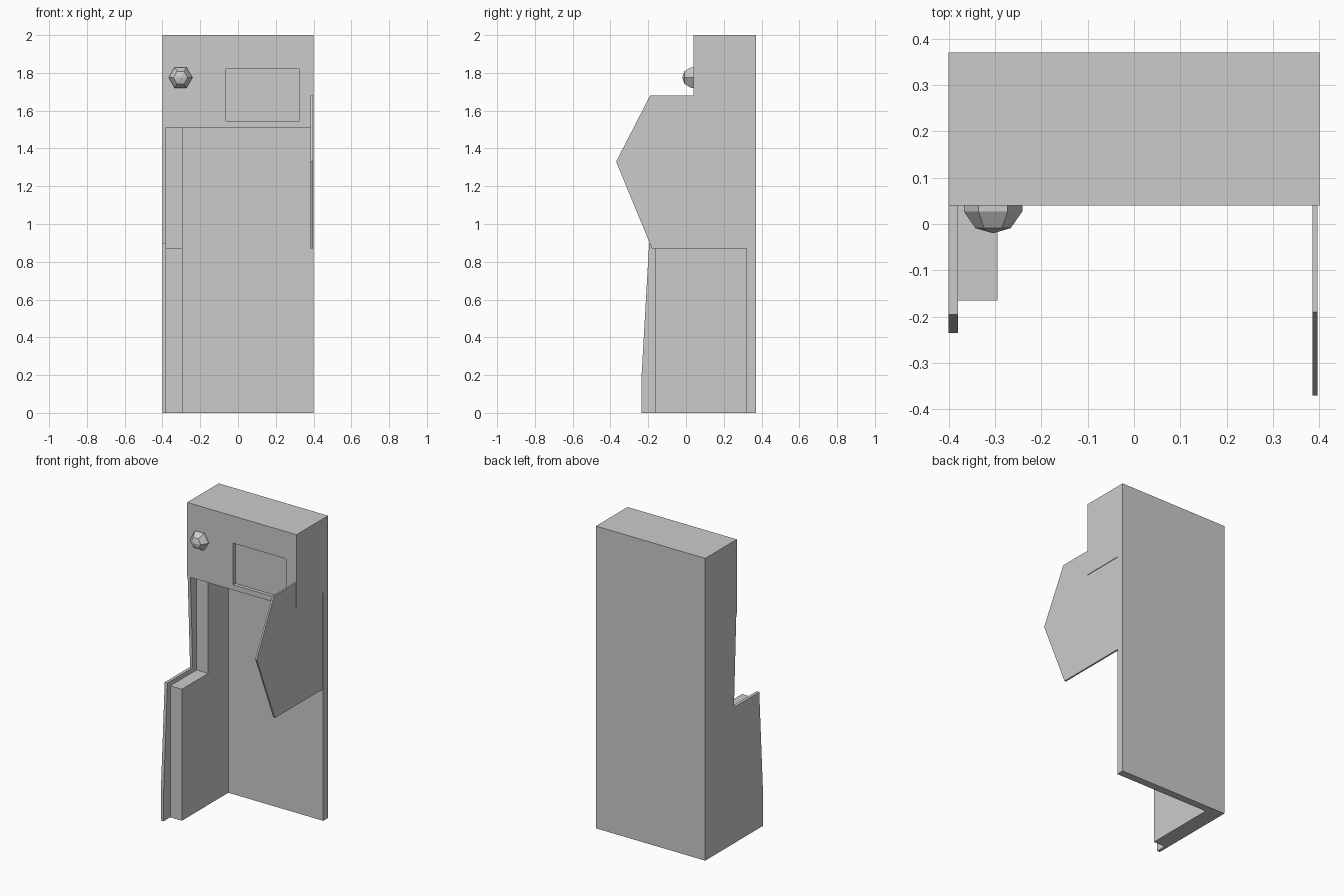
import bpy, bmesh
from math import cos, sin, pi

if "Cube" in bpy.data.objects:
    bpy.data.objects.remove(bpy.data.objects["Cube"])


def finish(name, bm):
    bmesh.ops.recalc_face_normals(bm, faces=bm.faces)
    me = bpy.data.meshes.new(name)
    bm.to_mesh(me)
    bm.free()
    ob = bpy.data.objects.new(name, me)
    bpy.context.collection.objects.link(ob)
    return ob


def side_profile(name, pts, x0, x1):
    """Extrude a (y, z) outline from x0 to x1."""
    bm = bmesh.new()
    face = bm.faces.new([bm.verts.new((x0, y, z)) for y, z in pts])
    ext = bmesh.ops.extrude_face_region(bm, geom=[face])
    moved = [v for v in ext["geom"] if isinstance(v, bmesh.types.BMVert)]
    bmesh.ops.translate(bm, verts=moved, vec=(x1 - x0, 0, 0))
    return finish(name, bm)


# Upper housing with the back wall below it, one L-shaped profile
housing = side_profile("housing_and_back", [
    (0.04, 2.0), (0.37, 2.0), (0.37, 0), (0.32, 0), (0.32, 1.51), (0.04, 1.51)], -0.4, 0.4)

# Shallow rectangular window recess in the housing front
cutter = side_profile("window_cutter", [
    (-0.02, 1.545), (0.063, 1.545), (0.063, 1.82), (-0.02, 1.82)], -0.063, 0.325)
cutter.hide_render = True
cutter.hide_set(True)
cut = housing.modifiers.new("window_recess", 'BOOLEAN')
cut.operation = 'DIFFERENCE'
cut.object = cutter
cut.solver = 'EXACT'

# Left side panel: wide below, narrow above
side_profile("left_panel", [
    (0.32, 0), (-0.235, 0), (-0.235, 0.2), (-0.195, 0.9),
    (0.07, 0.9), (0.045, 1.51), (0.32, 1.51)], -0.4, -0.38)

# Thick stepped wall lining the left panel
side_profile("left_inner_wall", [
    (0.32, 0), (-0.165, 0), (-0.165, 0.87), (0.11, 0.87),
    (0.11, 1.51), (0.32, 1.51)], -0.38, -0.295)

# Thin pointed right panel
side_profile("right_panel", [
    (0.32, 0.87), (-0.18, 0.87), (-0.37, 1.33), (-0.19, 1.68),
    (0.05, 1.68), (0.32, 1.68)], 0.385, 0.396)

# Six-sided domed knob, axis along y
bm = bmesh.new()
rings = [[bm.verts.new((-0.304 + r * cos(i * pi / 3), y, 1.775 + r * sin(i * pi / 3)))
          for i in range(6)]
         for r, y in [(0.063, 0.045), (0.063, 0.027), (0.038, -0.009)]]
tip = bm.verts.new((-0.304, -0.02, 1.775))
for a, b in zip(rings, rings[1:]):
    for i in range(6):
        j = (i + 1) % 6
        bm.faces.new((a[i], a[j], b[j], b[i]))
for i in range(6):
    bm.faces.new((rings[2][i], rings[2][(i + 1) % 6], tip))
bm.faces.new(rings[0])
finish("knob", bm)
